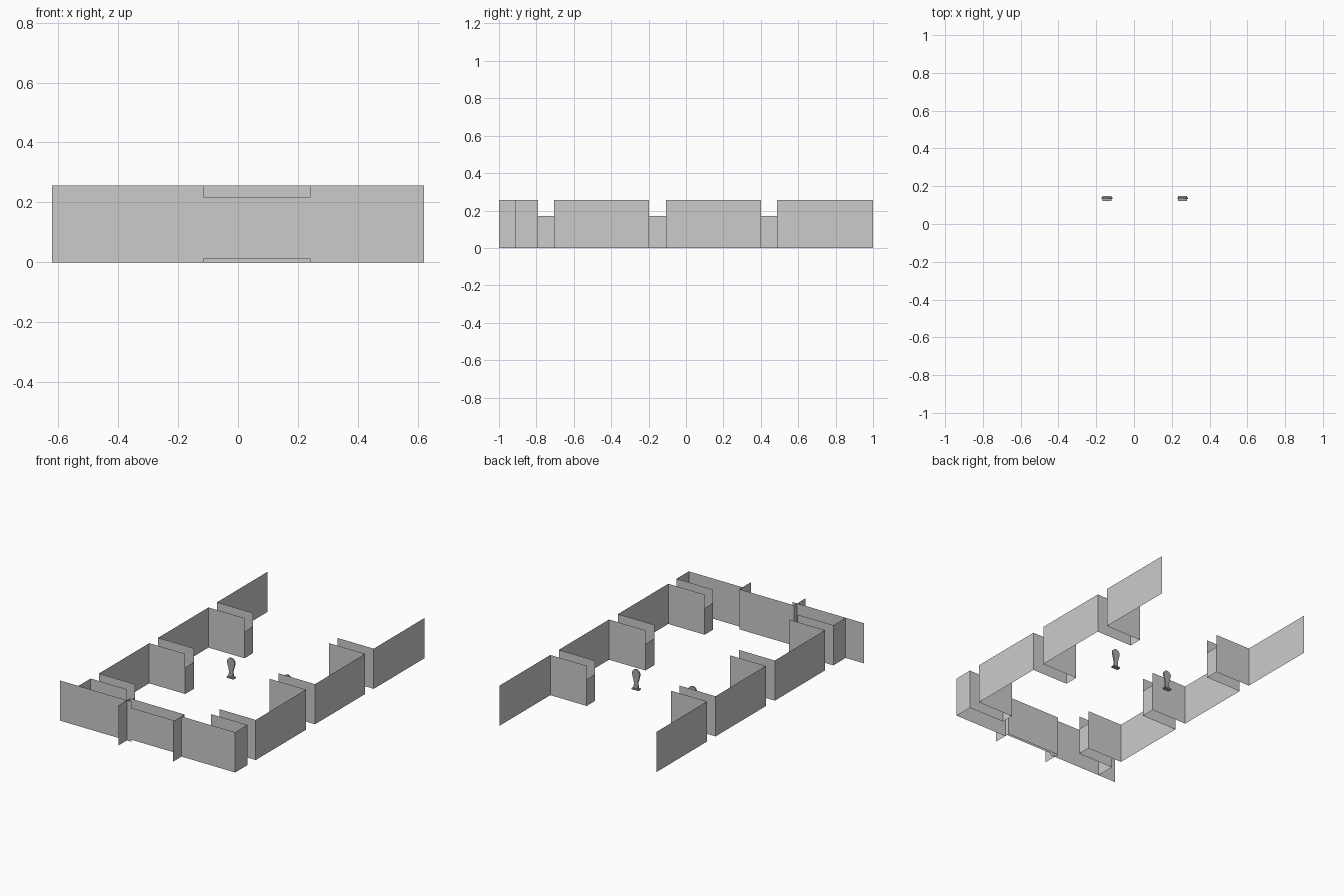
import bpy, bmesh, math

if "Cube" in bpy.data.objects:
    bpy.data.objects.remove(bpy.data.objects["Cube"])

H = 0.257          # wall height
CAP_H = 0.17       # height of the low alcove backs
ALCOVES = [(-0.79, -0.706), (-0.198, -0.107), (0.401, 0.487)]
FRONT, BACK = -0.914, 1.0


def material(name, value):
    m = bpy.data.materials.new(name)
    m.diffuse_color = (value, value, value, 1)
    m.use_nodes = True
    m.node_tree.nodes["Principled BSDF"].inputs["Base Color"].default_value = m.diffuse_color
    return m


GREY = material("wall_grey", 0.6)
DARK = material("dark_grey", 0.4)


def finish(name, bm, mat):
    me = bpy.data.meshes.new(name)
    bm.to_mesh(me)
    bm.free()
    me.materials.append(mat)
    ob = bpy.data.objects.new(name, me)
    bpy.context.collection.objects.link(ob)
    return ob


def panel(name, a, b, z0=0.0, z1=H):
    """Thin upright sheet between two floor points."""
    bm = bmesh.new()
    vs = [bm.verts.new(p) for p in ((*a, z0), (*b, z0), (*b, z1), (*a, z1))]
    bm.faces.new(vs)
    return finish(name, bm, GREY)


def prism(name, outline, y, depth, mat):
    """Outline in x/z, extruded along y about the given y."""
    bm = bmesh.new()
    f = bm.faces.new([bm.verts.new((x, y - depth / 2, z)) for x, z in outline])
    r = bmesh.ops.extrude_face_region(bm, geom=[f])
    bmesh.ops.translate(bm, vec=(0, depth, 0),
                        verts=[g for g in r["geom"] if isinstance(g, bmesh.types.BMVert)])
    bmesh.ops.recalc_face_normals(bm, faces=bm.faces)
    return finish(name, bm, mat)


# Side walls with alcoves that reach into the room
for side, wall_x, inner_x in (("left", -0.49, -0.235), ("right", 0.62, 0.362)):
    start = FRONT
    for i, (y0, y1) in enumerate(ALCOVES, 1):
        panel(f"{side}_wall_{i}", (wall_x, start), (wall_x, y0))
        panel(f"{side}_alcove_{i}_front", (wall_x, y0), (inner_x, y0))
        panel(f"{side}_alcove_{i}_rear", (inner_x, y1), (wall_x, y1))
        panel(f"{side}_alcove_{i}_low_back", (inner_x, y0), (inner_x, y1), 0, CAP_H)
        start = y1
    panel(f"{side}_wall_4", (wall_x, start), (wall_x, BACK))

# Front wall, lower in the middle, with a recess panel and two fins
panel("front_wall_left", (-0.62, FRONT), (-0.113, FRONT))
panel("front_wall_right", (0.24, FRONT), (0.62, FRONT))
panel("front_wall_middle", (-0.113, FRONT), (0.24, FRONT), 0.013, 0.217)
panel("front_recess_back", (-0.147, -0.882), (0.24, -0.882))
for name, x in (("left", -0.147), ("right", 0.24)):
    panel(f"front_fin_{name}", (x, -1.0), (x, -0.882))

# Two small stands: round-topped blade on a foot
for name, cx in (("left", -0.143), ("right", 0.257)):
    top = [(cx + 0.028 * math.cos(math.radians(a)), 0.098 + 0.03 * math.sin(math.radians(a)))
           for a in range(0, 181, 20)]
    blade = [(cx - 0.016, 0.008), (cx + 0.016, 0.008), (cx + 0.014, 0.045)] + top \
        + [(cx - 0.014, 0.045)]
    prism(f"{name}_stand_blade", blade, 0.136, 0.008, DARK)
    foot = [(cx - 0.024, 0), (cx + 0.024, 0), (cx + 0.024, 0.008), (cx - 0.024, 0.008)]
    prism(f"{name}_stand_foot", foot, 0.136, 0.026, DARK)
